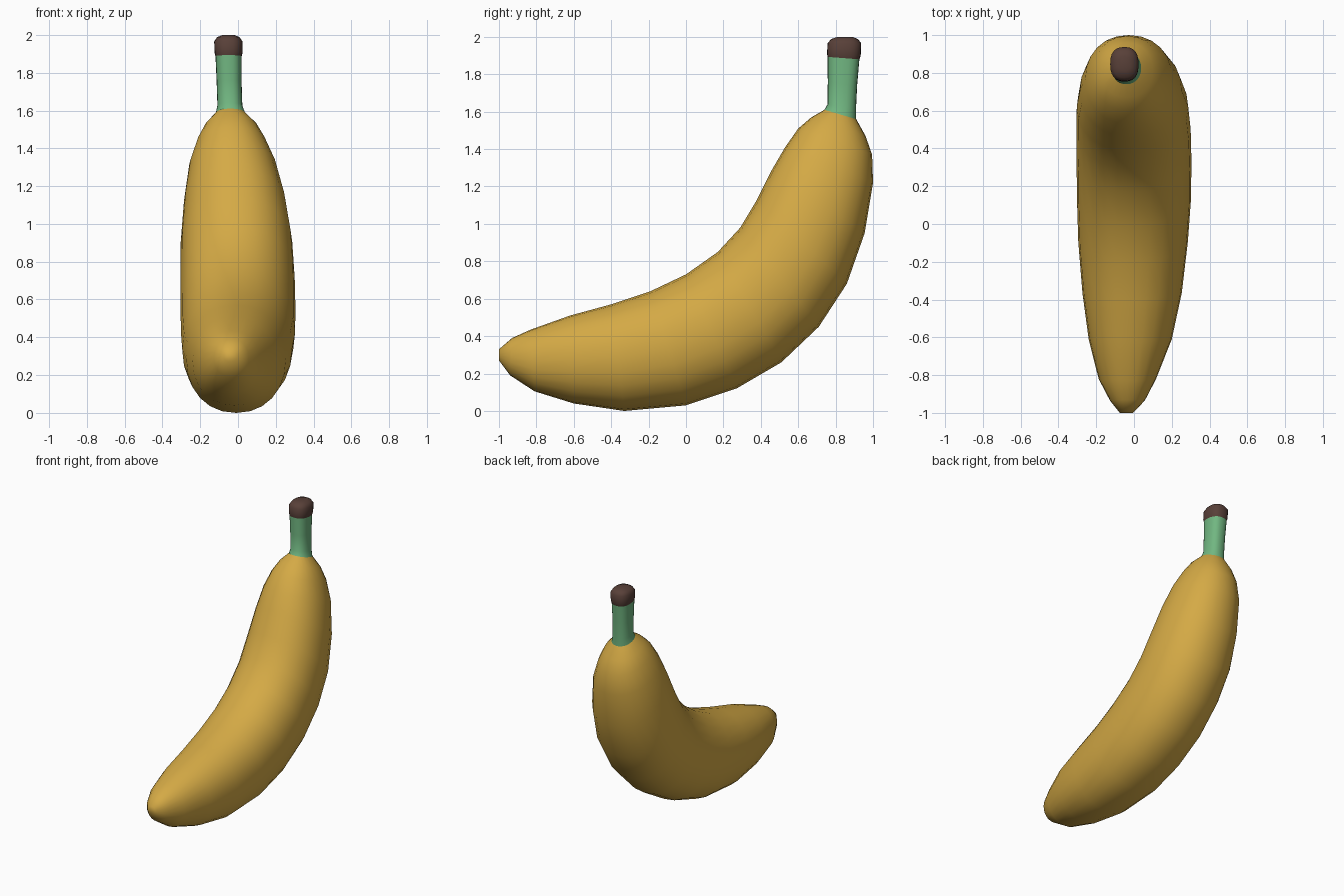
import bpy, bmesh, math
from mathutils import Vector

SIDES = 24


def material(name, rgb):
    m = bpy.data.materials.new(name)
    m.diffuse_color = (*rgb, 1)
    return m


def loft(name, sections, mat, power, cap_start=False, cap_end=False):
    """Skin rings; a section is inner y, z, outer y, z, centre x, half width."""
    bm = bmesh.new()
    rings = []
    for (y1, z1, y2, z2, cx, w), p in zip(sections, power):
        inner, outer = Vector((cx, y1, z1)), Vector((cx, y2, z2))
        mid, half = (inner + outer) / 2, (inner - outer) / 2
        ring = []
        for i in range(SIDES):
            a = 2 * math.pi * i / SIDES
            c, s = math.cos(a), math.sin(a)
            c = math.copysign(abs(c) ** (2 / p), c)
            s = math.copysign(abs(s) ** (2 / p), s)
            ring.append(bm.verts.new(mid + half * s + Vector((w * c, 0, 0))))
        rings.append(ring)
    for a, b in zip(rings, rings[1:]):
        for i in range(SIDES):
            j = (i + 1) % SIDES
            bm.faces.new((a[i], a[j], b[j], b[i]))
    if cap_start:
        bm.faces.new(rings[0])
    if cap_end:
        bm.faces.new(rings[-1])
    bmesh.ops.recalc_face_normals(bm, faces=bm.faces)
    for f in bm.faces:
        f.smooth = True
    me = bpy.data.meshes.new(name)
    bm.to_mesh(me)
    bm.free()
    me.materials.append(mat)
    ob = bpy.data.objects.new(name, me)
    bpy.context.collection.objects.link(ob)
    return ob


yellow = material("ripe yellow", (0.66, 0.40, 0.060))
green = material("stem green", (0.165, 0.47, 0.22))
brown = material("dry brown", (0.098, 0.051, 0.040))

# Curved fruit, from blossom tip to stem
body = [
    (-1.00, 0.33, -1.00, 0.27, -0.040, 0.035),
    (-0.93, 0.39, -0.94, 0.19, -0.035, 0.092),
    (-0.83, 0.435, -0.81, 0.105, -0.035, 0.152),
    (-0.62, 0.51, -0.60, 0.04, -0.020, 0.220),
    (-0.40, 0.57, -0.33, 0.00, -0.010, 0.263),
    (-0.19, 0.64, 0.00, 0.03, -0.005, 0.290),
    (0.00, 0.73, 0.27, 0.12, 0.000, 0.302),
    (0.17, 0.85, 0.51, 0.26, 0.000, 0.304),
    (0.29, 0.98, 0.71, 0.45, -0.002, 0.302),
    (0.38, 1.13, 0.86, 0.68, -0.008, 0.295),
    (0.46, 1.29, 0.955, 0.95, -0.017, 0.269),
    (0.53, 1.41, 1.00, 1.22, -0.028, 0.230),
    (0.60, 1.51, 0.995, 1.37, -0.035, 0.181),
    (0.67, 1.57, 0.96, 1.47, -0.037, 0.137),
    (0.74, 1.61, 0.91, 1.56, -0.040, 0.078),
]
loft("fruit", body, yellow, [2.15] * len(body), cap_start=True)

# Green stalk, flared where it leaves the fruit
stalk = [
    body[-1],
    (0.757, 1.64, 0.909, 1.615, -0.043, 0.066),
    (0.758, 1.76, 0.915, 1.74, -0.047, 0.066),
    (0.757, 1.893, 0.927, 1.88, -0.050, 0.069),
]
loft("stalk", stalk, green, [2.15, 2.4, 2.4, 2.5])

# Dry brown stalk end with a rounded top
stalk_end = [
    stalk[-1],
    (0.754, 1.91, 0.934, 1.90, -0.050, 0.074),
    (0.757, 1.965, 0.937, 1.965, -0.051, 0.075),
    (0.775, 1.988, 0.920, 1.988, -0.051, 0.060),
    (0.810, 2.00, 0.890, 2.00, -0.051, 0.030),
]
loft("stalk_end", stalk_end, brown, [2.5] * 5, cap_end=True)
